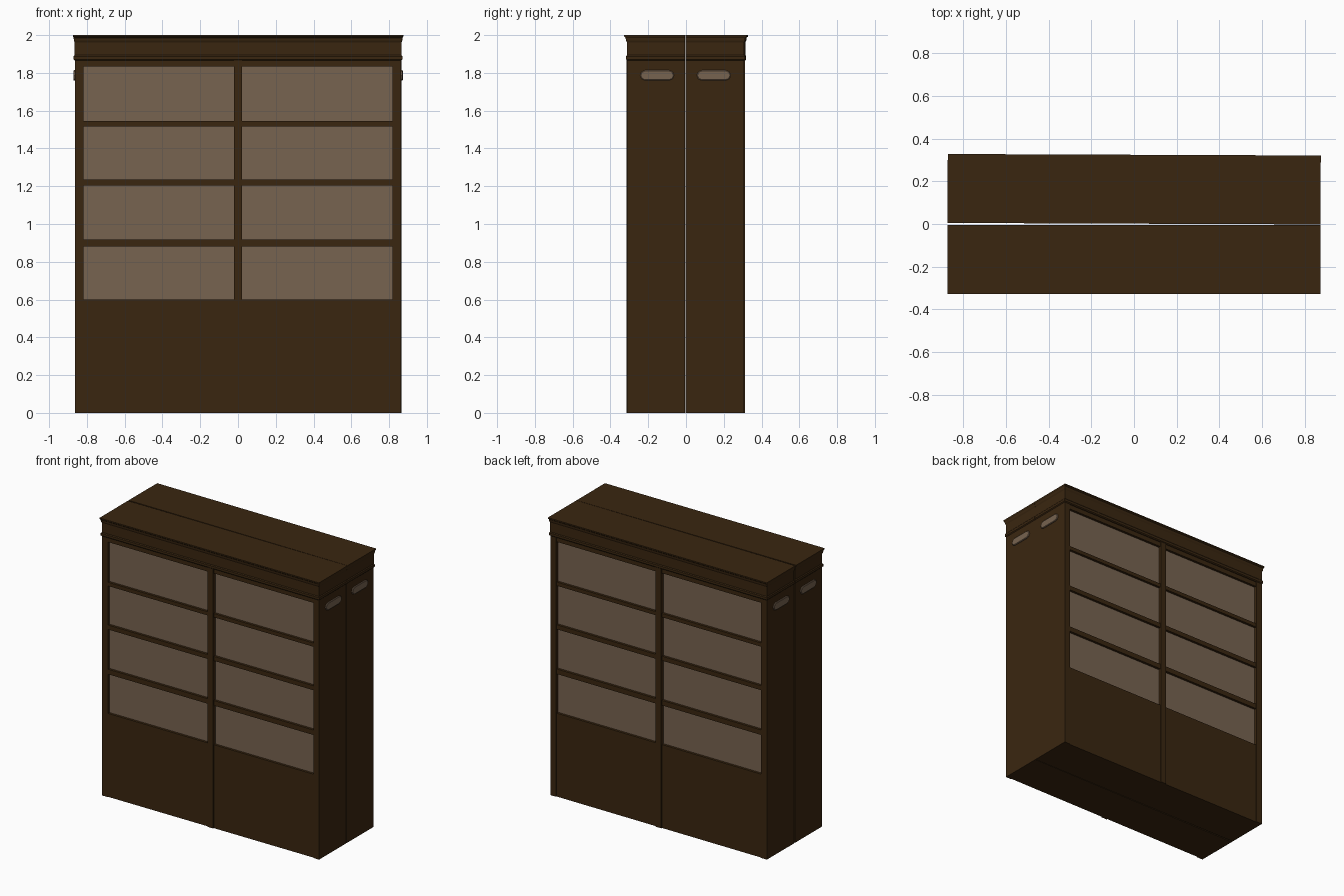
import bpy, bmesh, math
from mathutils import Matrix, Vector

if "Cube" in bpy.data.objects:
    bpy.data.objects.remove(bpy.data.objects["Cube"])


def material(name, rgb):
    m = bpy.data.materials.new(name)
    m.diffuse_color = (*rgb, 1.0)
    m.use_nodes = True
    m.node_tree.nodes["Principled BSDF"].inputs["Base Color"].default_value = m.diffuse_color
    return m


WOOD = material("dark_wood", (0.042, 0.0195, 0.0052))
PANE = material("pale_pane", (0.185, 0.125, 0.08))

parts = []


def finish(name, bm, mat):
    bmesh.ops.recalc_face_normals(bm, faces=bm.faces[:])
    me = bpy.data.meshes.new(name)
    bm.to_mesh(me)
    bm.free()
    me.materials.append(mat)
    ob = bpy.data.objects.new(name, me)
    bpy.context.collection.objects.link(ob)
    parts.append(ob)
    return ob


def box(name, x0, x1, y0, y1, z0, z1, mat=WOOD):
    bm = bmesh.new()
    bmesh.ops.create_cube(bm, size=1.0)
    for v in bm.verts:
        v.co = Vector(((x0 + x1) / 2 + v.co.x * (x1 - x0),
                       (y0 + y1) / 2 + v.co.y * (y1 - y0),
                       (z0 + z1) / 2 + v.co.z * (z1 - z0)))
    return finish(name, bm, mat)


def loft(name, rings, mat):
    bm = bmesh.new()
    loops = [[bm.verts.new(p) for p in ring] for ring in rings]
    n = len(loops[0])
    for a, b in zip(loops, loops[1:]):
        for i in range(n):
            bm.faces.new((a[i], a[(i + 1) % n], b[(i + 1) % n], b[i]))
    bm.faces.new(loops[0])
    bm.faces.new(loops[-1])
    return finish(name, bm, mat)


HW, FRONT, BACK = 0.864, -0.309, -0.001   # half width, front and back planes
PANE_Y = -0.287

# Carcass behind the front frame
box("carcass", -HW, HW, PANE_Y + 0.004, BACK, 0.0, 1.88)

# Outer posts and centre post
for side, s in (("left", -1), ("right", 1)):
    xs = sorted((s * HW, s * 0.818))
    box(side + "_post", xs[0], xs[1], FRONT, PANE_Y + 0.004, 0.0, 1.87)
box("centre_post", -0.022, 0.022, FRONT - 0.002, PANE_Y + 0.004, 0.0, 1.87)

# Shelf rails, top rail, lower doors and panes for both bays
levels = [(0.600, 0.882), (0.918, 1.204), (1.236, 1.517), (1.544, 1.833)]
for side, s in (("left", -1), ("right", 1)):
    a, b = sorted((s * 0.022, s * 0.818))
    box(side + "_lower_door", a, b, -0.304, PANE_Y + 0.004, 0.0, 0.60)
    for i, (z0, z1) in enumerate(levels):
        box(f"{side}_pane_{i}", a, b, PANE_Y, PANE_Y + 0.004, z0, z1, PANE)
        top = levels[i + 1][0] if i < 3 else 1.88
        box(f"{side}_rail_{i}", a, b, -0.304, PANE_Y + 0.004, z1, top)

# Cornice: moulding profile swept round the front and both ends
profile = [(1.866, 0.0, 0.0), (1.872, 0.006, 0.006), (1.888, 0.006, 0.006),
           (1.894, 0.001, 0.001), (1.962, 0.001, 0.001), (1.972, 0.005, 0.006),
           (1.986, 0.006, 0.008), (1.992, 0.010, 0.015), (2.0, 0.010, 0.015)]
loft("cornice", [[(-HW - dx, FRONT - dy, z), (HW + dx, FRONT - dy, z),
                  (HW + dx, BACK, z), (-HW - dx, BACK, z)]
                 for z, dx, dy in profile], WOOD)

# Pale faceted handle plates on the ends
for side, s in (("left", -1), ("right", 1)):
    def ring(x, inset):
        pts = []
        for end in (1, -1):
            for k in range(5):
                t = end * math.pi / 2 - math.pi / 2 * end + math.pi * (k / 4 - 0.5) \
                    if end == 1 else math.pi * (k / 4 + 0.5)
                r = 0.027 - inset
                pts.append((x, -0.15 + end * 0.063 + r * math.cos(t),
                            1.787 + r * math.sin(t)))
        return pts
    loft(side + "_handle", [ring(s * (HW - 0.005), 0), ring(s * (HW + 0.005), 0),
                            ring(s * (HW + 0.008), 0.004)], PANE)

# Second cabinet back to back, turned a hair so the seam opens to the left
tilt = 0.004
turn = (Matrix.Translation((0, HW * tilt, 0))
        @ Matrix.Rotation(math.pi - tilt, 4, 'Z'))
for ob in parts[:]:
    twin = bpy.data.objects.new("rear_" + ob.name, ob.data)
    bpy.context.collection.objects.link(twin)
    shift = Matrix.Translation((0, -0.003, 0))
    twin.matrix_world = shift @ turn
    ob.matrix_world = shift
    ob.name = "front_" + ob.name
